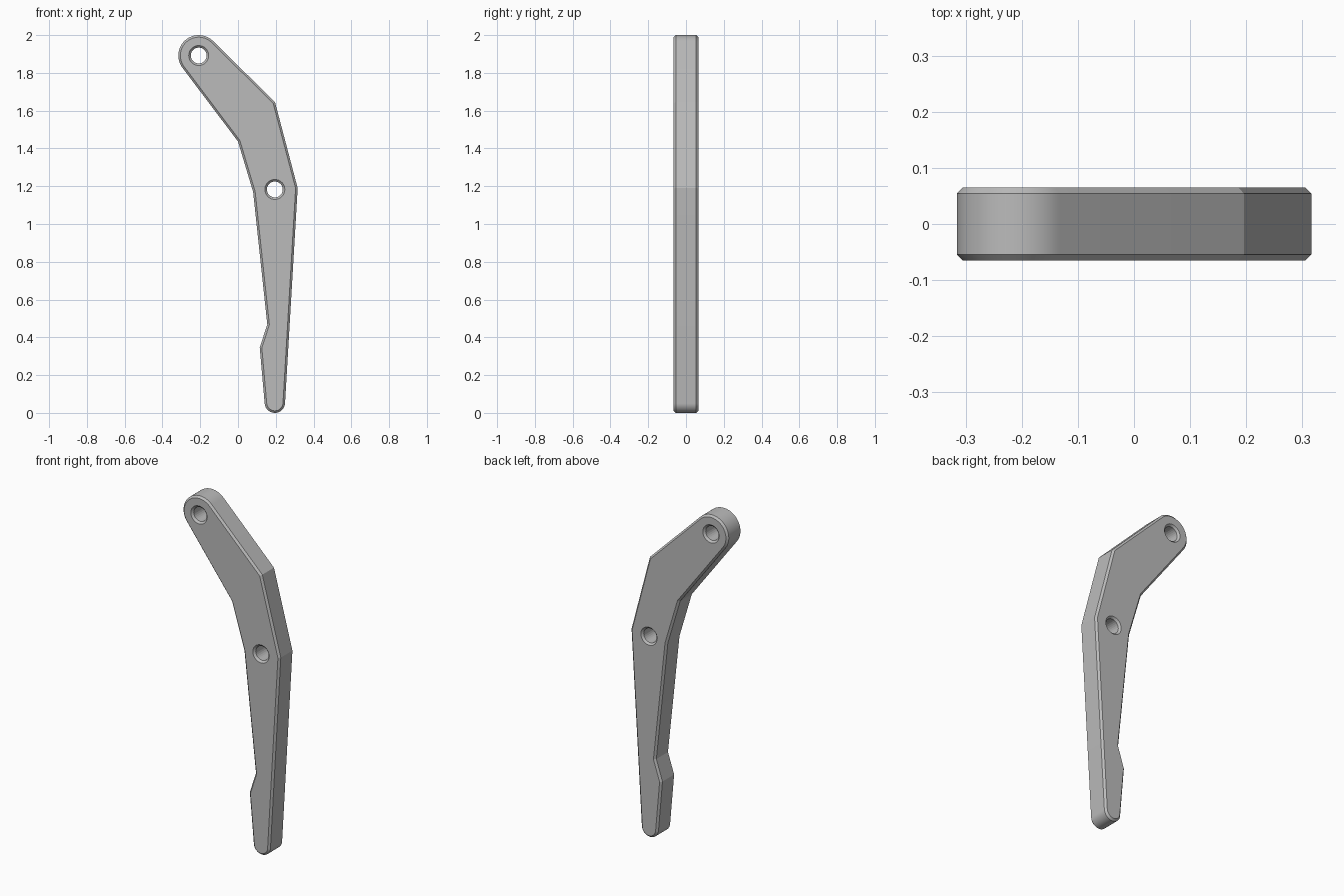
import bpy
import bmesh
from math import acos, atan2, cos, sin, pi, radians
from mathutils import Vector

cube = bpy.data.objects.get("Cube")
if cube:
    bpy.data.objects.remove(cube, do_unlink=True)

HALF = 0.065      # half thickness of the plate
CHAMFER = 0.011
HOLE = 0.042
STEPS = 26


def arc(center, radius, start, end):
    """Points in the xz plane along an arc."""
    return [center + radius * Vector((cos(a), sin(a)))
            for a in (start + (end - start) * i / STEPS for i in range(STEPS + 1))]


def tangent_arc(center, radius, before, after):
    """Counter-clockwise rounded end, tangent to lines from two corners."""
    def angle(p, side):
        d = p - center
        return atan2(d.y, d.x) + side * acos(radius / d.length)
    start, end = angle(before, 1), angle(after, -1)
    while end < start:
        end += 2 * pi
    while end - start > 2 * pi:
        end -= 2 * pi
    return arc(center, radius, start, end)


def inset(points, dist):
    """Mitred offset towards the left of the travel direction."""
    result = []
    for i, p in enumerate(points):
        a = (p - points[i - 1]).normalized()
        b = (points[(i + 1) % len(points)] - p).normalized()
        na, nb = Vector((-a.y, a.x)), Vector((-b.y, b.x))
        result.append(p + (na + nb) * dist / (1 + na.dot(nb)))
    return result


# Outline, counter-clockwise seen from the front
top_eye = Vector((-0.208, 1.892))
lower_eye = Vector((0.195, 1.183))
tip = Vector((0.195, 0.054))
outer_side = [Vector(p) for p in ((0.316, 1.19), (0.196, 1.645))]
inner_side = [Vector(p) for p in ((0.0, 1.437), (0.08, 1.17), (0.155, 0.468), (0.115, 0.346))]
outline = (outer_side
           + tangent_arc(top_eye, 0.108, outer_side[-1], inner_side[0])
           + inner_side
           + tangent_arc(tip, 0.054, inner_side[-1], outer_side[0]))
# Holes run clockwise, so their chamfer opens outwards
holes = [arc(c, HOLE, 2 * pi, 0)[:-1] for c in (top_eye, lower_eye)]

bm = bmesh.new()
front_edges, back_edges = [], []
for loop in [outline] + holes:
    small = inset(loop, CHAMFER)
    layers = ((small, -HALF), (loop, CHAMFER - HALF), (loop, HALF - CHAMFER), (small, HALF))
    rings = [[bm.verts.new((p.x, y, p.y)) for p in pts] for pts, y in layers]
    n = len(loop)
    # Chamfers and side walls
    for r0, r1 in zip(rings, rings[1:]):
        for i in range(n):
            j = (i + 1) % n
            bm.faces.new((r0[i], r0[j], r1[j], r1[i]))
    for ring, edges in ((rings[0], front_edges), (rings[-1], back_edges)):
        edges += [bm.edges.get((ring[i], ring[(i + 1) % n])) for i in range(n)]

# Flat front and back with the holes left open
for edges, y in ((front_edges, -1), (back_edges, 1)):
    bmesh.ops.triangle_fill(bm, use_beauty=True, use_dissolve=False, edges=edges, normal=(0, y, 0))
bmesh.ops.recalc_face_normals(bm, faces=bm.faces)

mesh = bpy.data.meshes.new("lever_arm")
bm.to_mesh(mesh)
bm.free()

# Plain grey metal
grey = bpy.data.materials.new("grey metal")
grey.use_nodes = True
color = (0.5, 0.5, 0.5, 1)
grey.diffuse_color = color
grey.node_tree.nodes["Principled BSDF"].inputs["Base Color"].default_value = color
mesh.materials.append(grey)

lever = bpy.data.objects.new("lever_arm", mesh)
bpy.context.collection.objects.link(lever)
bpy.ops.object.select_all(action="DESELECT")
lever.select_set(True)
bpy.context.view_layer.objects.active = lever
bpy.ops.object.shade_smooth_by_angle(angle=radians(12))
